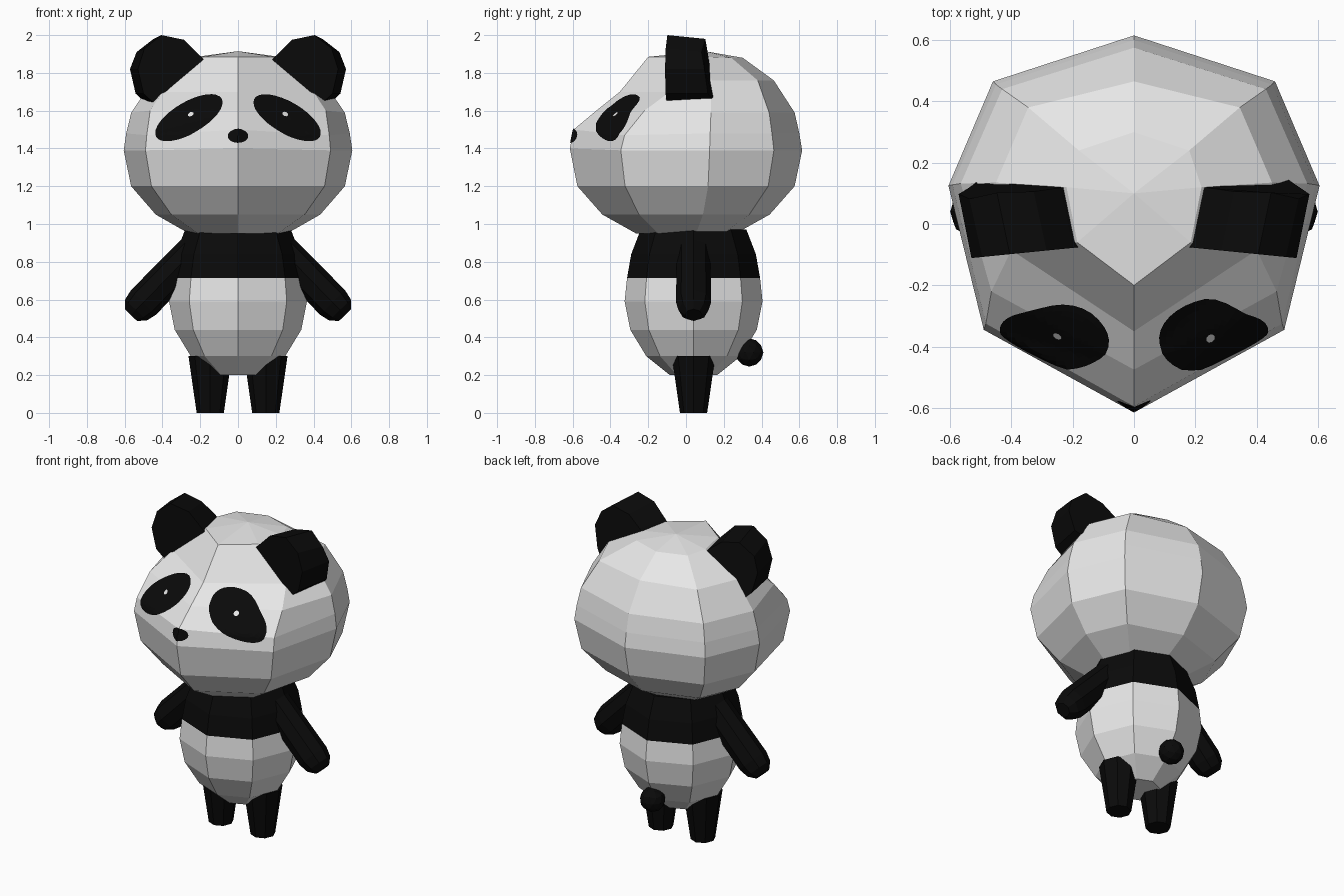
import bpy, bmesh, math
from mathutils import Vector
from mathutils.bvhtree import BVHTree

if "Cube" in bpy.data.objects:
    bpy.data.objects.remove(bpy.data.objects["Cube"])


def material(name, rgb):
    m = bpy.data.materials.new(name)
    m.diffuse_color = (*rgb, 1)
    m.use_nodes = True
    m.node_tree.nodes["Principled BSDF"].inputs["Base Color"].default_value = m.diffuse_color
    return m


WHITE = material("fur_white", (0.8, 0.8, 0.8))
BLACK = material("fur_black", (0.003, 0.003, 0.003))


def finish(name, bm, mats):
    bmesh.ops.recalc_face_normals(bm, faces=bm.faces[:])
    me = bpy.data.meshes.new(name)
    bm.to_mesh(me)
    bm.free()
    for m in mats:
        me.materials.append(m)
    ob = bpy.data.objects.new(name, me)
    bpy.context.collection.objects.link(ob)
    return ob


def loft(name, rings, mats, tip=None):
    """Skin a list of closed rings, capped at both ends (optional pointed tip)."""
    bm = bmesh.new()
    vs = [[bm.verts.new(p) for p in r] for r in rings]
    n = len(vs[0])
    for a, b in zip(vs, vs[1:]):
        for i in range(n):
            j = (i + 1) % n
            bm.faces.new((a[i], a[j], b[j], b[i]))
    bm.faces.new(vs[0])
    if tip:
        t = bm.verts.new(tip)
        for i in range(n):
            bm.faces.new((vs[-1][i], vs[-1][(i + 1) % n], t))
    else:
        bm.faces.new(vs[-1])
    return finish(name, bm, mats)


def circle(center, axis, r, n=8):
    """Ring of n points around an axis lying in the xz plane."""
    axis = Vector(axis).normalized()
    u = Vector((0, 1, 0))
    w = axis.cross(u)
    return [Vector(center) + r * (math.cos(k) * u + math.sin(k) * w)
            for k in (2 * math.pi * i / n for i in range(n))]


# Head: half rings from front ridge to back ridge, mirrored
upper = [
    [(0, -.615, 1.40), (.49, -.345, 1.39), (.605, .125, 1.39), (.46, .465, 1.39), (0, .615, 1.39)],
    [(0, -.595, 1.50), (.483, -.325, 1.47), (.592, .128, 1.48), (.45, .455, 1.48), (0, .6, 1.48)],
    [(0, -.475, 1.60), (.465, -.22, 1.60), (.565, .132, 1.59), (.43, .44, 1.59), (0, .575, 1.59)],
    [(0, -.35, 1.70), (.40, -.085, 1.70), (.45, .135, 1.76), (.345, .38, 1.76), (0, .465, 1.76)],
    [(0, -.20, 1.885), (.185, -.06, 1.885), (.22, .12, 1.885), (.18, .24, 1.88), (0, .30, 1.88)],
]


def mirror_half(h):
    return list(h) + [(-x, y, z) for x, y, z in h[3:0:-1]]


lower = [[(x * s, y * s, z) for x, y, _ in upper[0]]
         for z, s in ((.95, .43), (1.05, .72), (1.2, .935))]
head = loft("head", [mirror_half(h) for h in lower + upper], [WHITE], tip=(0, .1, 1.915))

# Body: eight-sided profile, black above the chest line
profile = [(.20, .125), (.30, .25), (.44, .335), (.59, .365), (.715, .352), (.84, .33), (.97, .28)]
body = loft("body", [circle((0, .04, z), (0, 0, 1), r) for z, r in profile], [WHITE, BLACK])
for p in body.data.polygons:
    p.material_index = int(p.center.z > .716)

# Tail
bm = bmesh.new()
bmesh.ops.create_icosphere(bm, subdivisions=2, radius=.075)
bmesh.ops.translate(bm, verts=bm.verts[:], vec=(0, .335, .32))
finish("tail", bm, [BLACK])

# Ear outline in the xz plane
ear = [(.17, 1.86), (.20, 1.89), (.285, 1.975), (.405, 2.0), (.495, 1.93),
       (.53, 1.82), (.50, 1.69), (.45, 1.645), (.41, 1.64)]

surface = BVHTree.FromObject(head, bpy.context.evaluated_depsgraph_get())


def patch(name, cx, cz, a, b, tilt, offset, mat, n=32, loops=8):
    """Thin elliptical marking draped over the front of the head."""
    bm = bmesh.new()
    c, s = math.cos(tilt), math.sin(tilt)

    def point(f, k):
        u, v = a * f * math.cos(k), b * f * math.sin(k)
        hit, nor, _, _ = surface.ray_cast(Vector((cx + u * c - v * s, -2, cz + u * s + v * c)),
                                          Vector((0, 1, 0)))
        if nor.y > 0:
            nor = -nor
        return bm.verts.new(hit + nor * offset)

    mid = point(0, 0)
    prev = None
    for l in range(1, loops + 1):
        ring = [point(l / loops, 2 * math.pi * i / n) for i in range(n)]
        for i in range(n):
            j = (i + 1) % n
            if prev:
                bm.faces.new((prev[i], prev[j], ring[j], ring[i]))
            else:
                bm.faces.new((mid, ring[j], ring[i]))
        prev = ring
    ob = finish(name, bm, [mat])
    # make the sheet face outwards
    if sum(p.normal.y * p.area for p in ob.data.polygons) > 0:
        ob.data.flip_normals()


for side, sx in (("right", 1), ("left", -1)):
    # Legs: tapered stumps
    loft(side + "_leg", [circle((sx * .147, .04, z), (0, 0, 1), r)
                         for z, r in ((0, .072), (.30, .115))], [BLACK])
    # Arms: slanted limbs with rounded hands
    axis = (sx * .295, 0, -.305)
    loft(side + "_arm", [circle((sx * x, .04, z), axis, r) for x, z, r in
                         ((.17, .925, .088), (.50, .585, .093), (.54, .545, .08), (.567, .518, .045))],
         [BLACK])
    # Ears: slab with a narrower, swept back face
    front = [(sx * x, -.075 - .1 * (x - .17), z) for x, z in ear]
    back = [(sx * (x + .042), (.15 - .14 * (z - 1.66)) - (.03 if x > .49 else 0),
             z - .02 * (z > 1.9)) for x, z in ear]
    loft(side + "_ear", [front, back], [BLACK])
    # Eye patches and glints
    patch(side + "_eye", sx * .258, 1.56, .2, .083, -sx * math.radians(30), .005, BLACK)
    patch(side + "_glint", sx * .247, 1.576, .016, .011, -sx * math.radians(30), .009, WHITE, 8, 1)

# Nose
patch("nose", 0, 1.465, .052, .036, 0, .005, BLACK, 24, 6)
